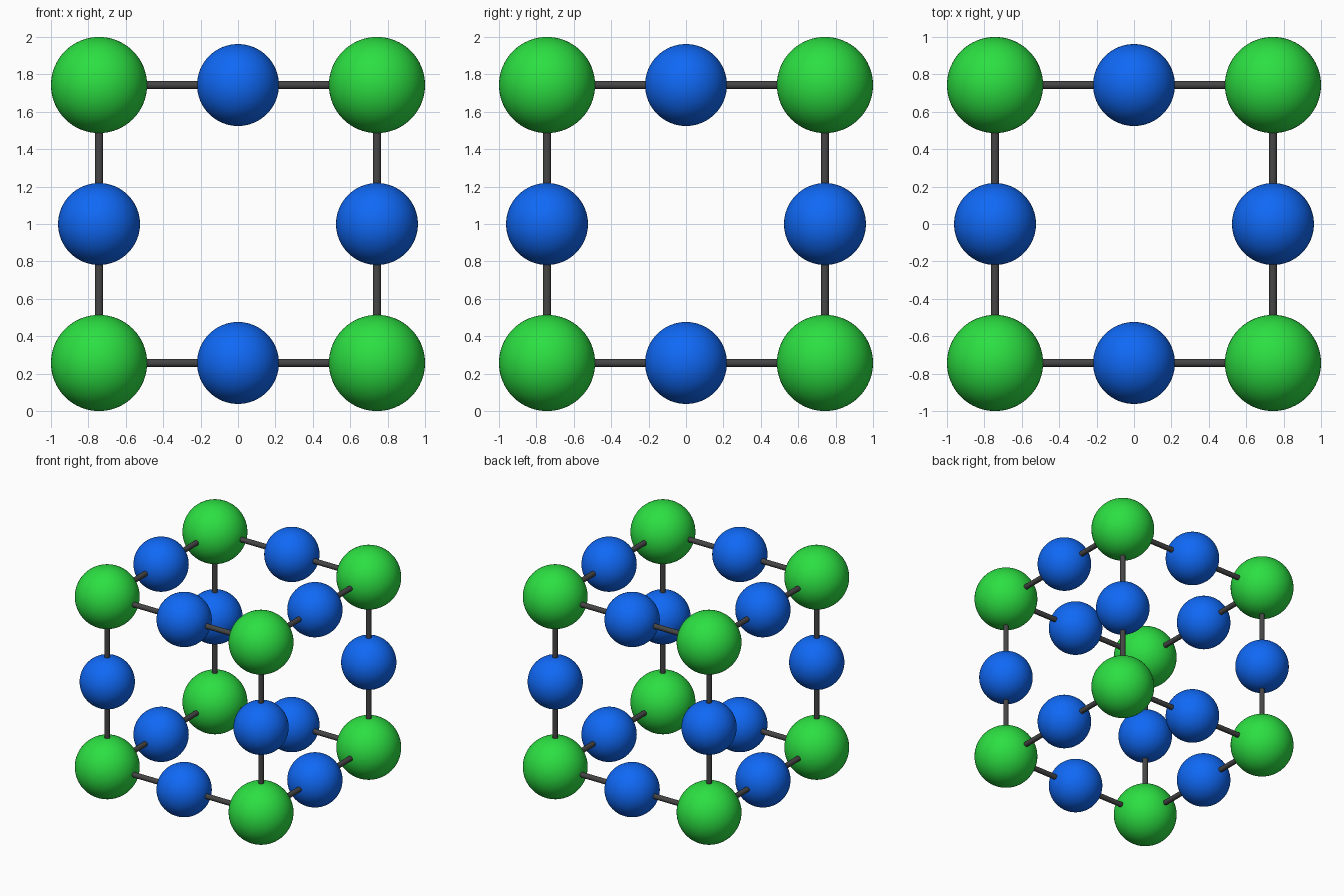
import bpy
from mathutils import Vector
from itertools import product

if "Cube" in bpy.data.objects:
    bpy.data.objects.remove(bpy.data.objects["Cube"])

A = 0.743          # half the cube edge, centre to centre
R_CORNER = 0.257
R_EDGE = 0.219
R_ROD = 0.022
MID = Vector((0, 0, 1))


def material(name, rgb):
    m = bpy.data.materials.new(name)
    m.diffuse_color = (*rgb, 1)
    m.use_nodes = True
    m.node_tree.nodes["Principled BSDF"].inputs["Base Color"].default_value = m.diffuse_color
    return m


green = material("green", (0.025, 0.74, 0.055))
blue = material("blue", (0.005, 0.14, 0.92))
dark = material("dark_grey", (0.06, 0.06, 0.06))


def finish(name, mat):
    ob = bpy.context.object
    ob.name = name
    ob.data.materials.append(mat)
    bpy.ops.object.shade_smooth_by_angle()


def ball(name, pos, radius, mat):
    bpy.ops.mesh.primitive_uv_sphere_add(segments=64, ring_count=32, radius=radius, location=pos + MID)
    finish(name, mat)


def rod(name, p, q):
    d = q - p
    bpy.ops.mesh.primitive_cylinder_add(vertices=24, radius=R_ROD, depth=d.length,
                                        location=(p + q) / 2 + MID,
                                        rotation=d.to_track_quat('Z', 'Y').to_euler())
    finish(name, dark)


# Large balls on the cube corners
for c in product((-A, A), repeat=3):
    ball("corner_ball", Vector(c), R_CORNER, green)

# Small ball at each edge middle, with a rod to both neighbouring corners
for axis in range(3):
    for u, v in product((-A, A), repeat=2):
        mid = Vector((0, 0, 0))
        mid[(axis + 1) % 3] = u
        mid[(axis + 2) % 3] = v
        ball("edge_ball", mid, R_EDGE, blue)
        for s in (-A, A):
            end = mid.copy()
            end[axis] = s
            # rods stop just inside the balls
            d = (end - mid).normalized()
            rod("rod", mid + d * (R_EDGE - 0.02), end - d * (R_CORNER - 0.02))
